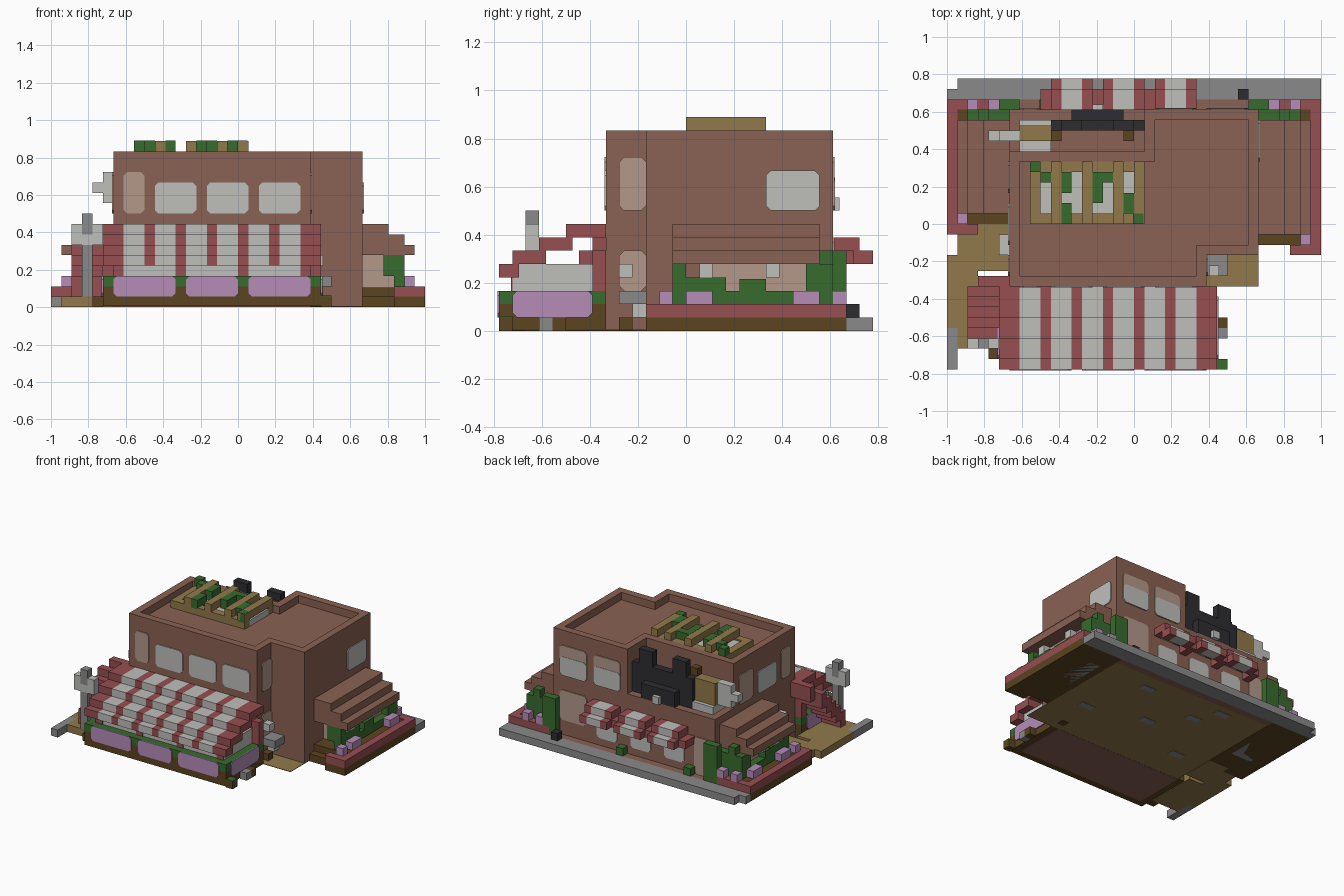
import bpy, bmesh
from mathutils import Vector

cube = bpy.data.objects.get("Cube")
if cube:
    bpy.data.objects.remove(cube, do_unlink=True)

UNIT = 2 / 36  # one block
PALETTE = {
    "brown": "8A6153", "red": "964E51", "white": "BFBFBB", "tan": "91794A",
    "dark_brown": "5C4420", "green": "386B2E", "pink": "B58CB9",
    "grey": "8A8A8A", "black": "2D2D30", "beige": "B4998A",
}


def linear(v):
    return v / 12.92 if v < 0.04045 else ((v + 0.055) / 1.055) ** 2.4


MATS = {}
for label, code in PALETTE.items():
    mat = bpy.data.materials.new(label)
    mat.use_nodes = True
    rgba = [linear(c / 255) for c in bytes.fromhex(code)] + [1]
    mat.diffuse_color = rgba
    bsdf = next(n for n in mat.node_tree.nodes if n.type == "BSDF_PRINCIPLED")
    bsdf.inputs["Base Color"].default_value = rgba
    MATS[label] = mat


def finish(name, colour, bm):
    bmesh.ops.recalc_face_normals(bm, faces=bm.faces[:])
    for v in bm.verts:
        v.co = (v.co - Vector((18, 14, 0))) * UNIT
    mesh = bpy.data.meshes.new(name)
    bm.to_mesh(mesh)
    bm.free()
    mesh.materials.append(MATS[colour])
    obj = bpy.data.objects.new(name, mesh)
    bpy.context.scene.collection.objects.link(obj)


def blocks(name, colour, *boxes, flip=False):
    """Boxes as (x0, y0, z0, x1, y1, z1) in block units; flip mirrors in x."""
    bm = bmesh.new()
    for b in boxes:
        lo, hi = Vector(b[:3]), Vector(b[3:])
        if flip:
            lo.x, hi.x = 36 - hi.x, 36 - lo.x
        for v in bmesh.ops.create_cube(bm, size=1)["verts"]:
            v.co = (lo + hi) / 2 + v.co * (hi - lo)
    finish(name, colour, bm)


def prism(name, colour, outline, z0, z1):
    """Extruded outline with a one-block rim around a sunken top."""
    bm = bmesh.new()
    base = bm.faces.new([bm.verts.new((x, y, z0)) for x, y in outline])
    ext = bmesh.ops.extrude_face_region(bm, geom=[base], use_keep_orig=True)["geom"]
    for v in ext:
        if isinstance(v, bmesh.types.BMVert):
            v.co.z = z1
    bmesh.ops.recalc_face_normals(bm, faces=bm.faces[:])
    top = max(bm.faces, key=lambda f: f.calc_center_median().z)
    bmesh.ops.inset_individual(bm, faces=[top], thickness=1, use_even_offset=True)
    sunk = bmesh.ops.extrude_discrete_faces(bm, faces=[top])["faces"][0]
    for v in sunk.verts:
        v.co.z = z1 - 1
    finish(name, colour, bm)


def pane(name, colour, axis, plane, a0, a1, z0, z1, out=1):
    """Thin plate with clipped corners on a wall facing x or y."""
    bm = bmesh.new()
    c = 0.35
    pts = [(a0 + c, z0), (a1 - c, z0), (a1, z0 + c), (a1, z1 - c),
           (a1 - c, z1), (a0 + c, z1), (a0, z1 - c), (a0, z0 + c)]
    place = (lambda a, d, z: (d, a, z)) if axis == "x" else (lambda a, d, z: (a, d, z))
    face = bm.faces.new([bm.verts.new(place(a, plane, z)) for a, z in pts])
    ext = bmesh.ops.extrude_face_region(bm, geom=[face], use_keep_orig=True)["geom"]
    shift = Vector(place(0, 0.12 * out, 0))
    for v in ext:
        if isinstance(v, bmesh.types.BMVert):
            v.co += shift
    finish(name, colour, bm)


# Building: ground floor with terrace, upper floor with parapet
front = [(6, 8), (25, 8), (25, 11), (30, 11), (30, 25)]
prism("ground_floor", "brown", front + [(6, 25)], 0.1, 9)
prism("upper_floor", "brown", front + [(19, 25), (19, 21), (6, 21)], 8, 15)
blocks("floor_underside", "tan", (6, 8, 0.04, 30, 25, 0.1))
blocks("floor_stones", "grey", *[(x, y, 0, x + 2, y + 1, 0.1)
       for x, y in ((9, 12), (13, 20), (17, 16), (22, 22), (25, 14), (11, 23))])

# Windows
for x in (10, 15, 20):
    pane("front_window", "white", "y", 8, x, x + 4, 9, 12, -1)
pane("front_shutter", "beige", "y", 8, 7, 9, 9, 13, -1)
pane("left_window", "white", "x", 30, 20, 24, 9, 12)
for z, top in ((9, 13), (3, 6)):
    pane("recess_window", "beige", "x", 25, 9, 11, z, top)
for x in (20, 25):
    pane("back_window", "beige", "y", 25, x, x + 4, 9, 13)
    pane("back_window_glass", "white", "y", 25.04, x, x + 4, 9, 11.5)
pane("back_low_window", "beige", "y", 25, 25, 29, 3, 7)
for x in (11, 16, 21):
    pane("back_shop_window", "white", "y", 25, x - 0.5, x + 2.5, 2, 5)
pane("back_door", "beige", "y", 25, 7, 9, 1, 6)
for y, end, col in ((9, 11, "beige"), (12, 16, "white"), (17, 20, "beige")):
    pane("right_window", col, "x", 6, y, end, 9, 13 if col == "beige" else 12, -1)

# Front conservatory: planter, flower panels, glass
blocks("planter_base", "dark_brown", (5, 0, 0.1, 26, 8, 2), (26, 0, 0, 27, 1, 1),
       (26, 4, 0, 27, 5, 1), (4, 1, 0, 5, 2, 1), (25, 9, 0, 26, 10, 1))
blocks("planter_underside", "brown", (6, 1, 0.02, 25, 8, 0.1))
blocks("planter_hedge", "green", (5, 0, 2, 26, 8, 3), (26, 0, 1, 27, 1, 1.1))
for x, end in ((6, 12), (13, 18), (19, 25)):
    pane("flower_panel", "pink", "y", 0, x, end, 1, 3, -1)
pane("flower_panel_left", "pink", "x", 26, 1, 7, 1, 3)
pane("flower_panel_right", "pink", "x", 5, 1, 7, 1, 3, -1)
blocks("conservatory_glass", "white", (6, 1, 3, 25, 7, 5))
blocks("conservatory_posts", "red", *[(x, 0.9, 3, x + 1, 1, 4) for x in (6, 12, 18, 24)],
       (25, 7, 3, 26, 8, 6), (5, 7, 3, 6, 8, 6))

# Striped stepped awning
steps = [(0, 1, 4), (1, 3, 5), (3, 5, 6), (5, 8, 7)]
stripes = {"red": [(5, 7), (24, 26)] + [(x, x + 1) for x in range(9, 24, 3)],
           "white": [(x, x + 2) for x in range(7, 24, 3)]}
for col, spans in stripes.items():
    blocks("awning_" + col, col, *[(a, y0, z, b, y1 + (0.5 if y1 < 8 else 0), z + 1)
           for a, b in spans for y0, y1, z in steps])

# Side bays with stepped roofs, walled beds, hedges and flowers
for side, flip, y in (("left", False, 13), ("right", True, 15)):
    def bay(part, col, *boxes):
        blocks(f"{side}_bay_{part}", col, *boxes, flip=flip)
    bay("roof", "brown", (30, y, 7, 32.5, 24, 8), (30, y, 6, 34, 24, 7),
        (30, y, 5, 35, 24, 6))
    bay("wall", "beige", (30, y + 2, 1, 33, 23, 5))
    bay("soil", "dark_brown", (30, y - 1, 0, 36, 26, 1), (30, y, 1, 35, 25, 1.9))
    bay("kerb", "red", (35, y - 2, 1, 36, 26, 2), (30, 25, 1, 35, 26, 2),
        (33, y - 2, 1, 35, y - 1, 2))
    bay("kerb_soil", "dark_brown", (33, y - 2, 0, 36, y - 1, 1))
    bay("underside", "grey", (31, 17, -0.0, 34, 23, 0.02))
    bay("hedge", "green", (33, y, 2, 34, y + 1, 5), (33, y + 1, 2, 34, 24, 3),
        (33, y + 1, 3, 34, y + 4, 4), (33, 18, 3, 34, 20, 3.9), (33, 23, 2, 34, 24, 5),
        (30, 24, 2, 34, 25, 5), (29, 25, 1, 31, 26, 6), (32, 24, 5, 33, 25, 6),
        (32, y, 3, 33, y + 1, 5))
    bay("flowers", "pink", (34, y + 1, 2, 35, y + 3, 3), (34, 22, 2, 35, 24, 3),
        (34, y - 1, 2, 35, y, 3), (33, 25, 2, 34, 26, 3), (30.9, 25, 2, 32, 26, 3))
    bay("lights", "white", (33, y + 2, 4, 34, y + 3, 5), (33, 20, 4, 34, 21, 5))

# Back pavement and small awnings
blocks("pavement", "grey", (0, 26, 0, 36, 27, 1), (1, 27, 0, 36, 28, 1), (0, 0, 0, 1, 4, 1))
blocks("back_step", "brown", (6, 25, 0, 30, 26, 1))
blocks("back_bin", "black", (28, 26, 1, 29, 27, 2))
blocks("back_pots", "green", (8.9, 25, 1, 10, 26, 2), (19, 25, 1, 20, 26, 2))
for x in (10, 15, 20):
    blocks("back_awning_cloth", "white", (x + 1, 25, 6, x + 3, 27, 7),
           (x + 1, 26.5, 5, x + 3, 28, 6))
    blocks("back_awning_edges", "red", *[box for e in (x, x + 3) for box in
           ((e, 25, 6, e + 1, 27, 7), (e, 26.5, 5, e + 1, 28, 6))],
           (x - 1, 25, 5, x, 27, 6))

# Roof skylight with beams and climbing plants
blocks("skylight_frame", "tan", (8, 14, 14, 19, 15, 15), (8, 19, 14, 19, 20, 15),
       *[(x, 14, 15, x + 1, 20, 16) for x in (10, 13, 16, 18)], (8, 15, 14, 9, 19, 15))
blocks("skylight_glass", "white", (9, 15, 14, 19, 19, 14.8))
blocks("skylight_plants", "green", *[(x, y, 14.8, x + 1, end, 16.02) for x, y, end in
       ((8, 19, 20), (9, 18, 19), (11, 17, 19), (11, 14, 16), (14, 16, 19),
        (15, 18, 19), (17, 15, 17), (17.9, 14, 15))])

# Terrace sign, light and large cup
blocks("terrace_sign", "black", (10, 23, 8, 19, 24, 13), (11, 23, 13, 13, 24, 15),
       (16, 23, 13, 18, 24, 15), (12, 24, 9, 17, 25, 11))
blocks("sign_brackets", "dark_brown", (10, 22, 11, 11, 23, 14), (17, 22, 12, 18, 23, 14))
blocks("sign_light", "white", (14, 24, 9, 15, 25.5, 10))
blocks("cup_body", "white", (7, 21, 8, 10, 22, 12), (7, 22, 8, 10, 24, 10),
       (6, 22, 10, 7, 23, 13), (5, 22, 10, 6, 23, 13), (4, 22, 11, 5, 23, 12))
blocks("cup_drink", "tan", (7, 22, 10, 10, 23.5, 13))

# Right-hand path, red stairs and lamp post
blocks("path", "tan", (0, 13, 0, 6, 14, 1), (1, 11, 0, 6, 13, 1), (0, 9, 0, 3, 11, 1),
       (3, 9.5, 0, 6, 11, 1), (0, 4, 0, 2, 9, 1), (2, 2, 0, 5, 9, 1), (1, 2, 0, 2, 4, 1))
blocks("stairs", "red", *[(2, 3 + n, 1 + n, 5, 4 + n, 3 + n) for n in range(5)],
       (3, 8, 6, 6, 9, 8), (5, 7, 6, 5.95, 8, 7))
blocks("lamp_post", "grey", (3, 2, 1, 4, 3, 6), (3, 2, 7, 4, 3, 9))
blocks("lamp_lights", "white", (2, 2, 6, 3, 3, 8), (4, 2, 6, 5, 3, 8), (3, 2, 6, 4, 3, 7))
blocks("wall_lamp", "white", (5, 11, 4, 6, 13, 5))

# Ornaments beside the recess
blocks("recess_lamp", "white", (25.2, 9, 4, 26.2, 10, 5), (25.2, 10, 1, 26.2, 11, 2))
blocks("recess_stones", "grey", (25, 9, 2, 27, 11, 3), (26, 3, 0, 27, 4, 1))
